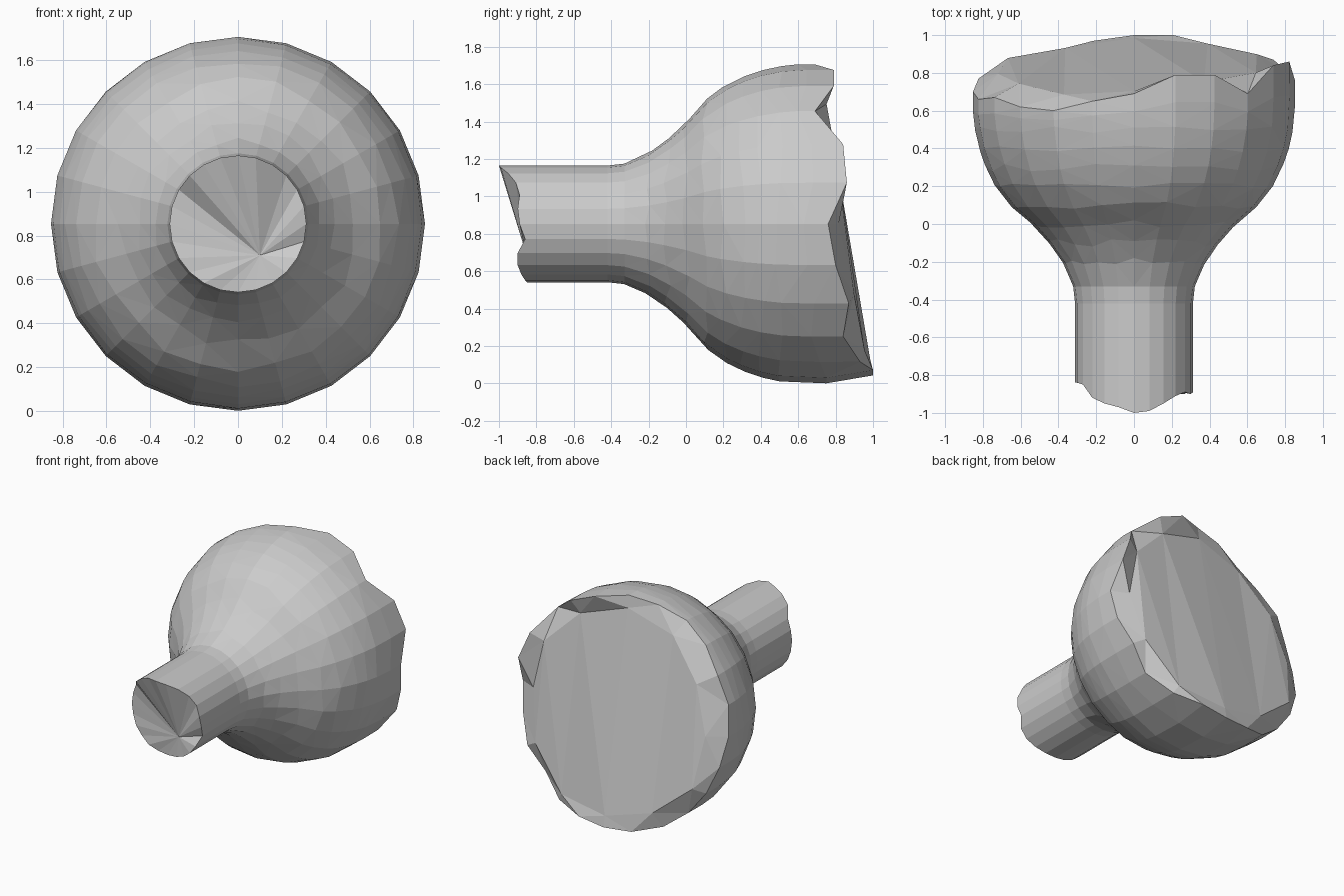
import bpy, bmesh, math, random
from mathutils import Vector

if "Cube" in bpy.data.objects:
    bpy.data.objects.remove(bpy.data.objects["Cube"])

random.seed(4)
N = 24          # sides around the axis
CZ = 0.853      # height of the axis

# radius along the axis (y, r)
PROFILE = [(-1.0, .312), (-.42, .312), (-.33, .322), (-.2, .378), (-.1, .45),
           (0, .54), (.1, .66), (.2, .735), (.3, .785), (.4, .82), (.5, .842),
           (.58, .853), (.8, .852), (.93, .85), (1.0, .81)]

# jagged broken edges: y position every 15 degrees, from +x towards +z
BULB_RIM = [.76, .86, .84, .69, .79, .79, .69, .65, .60, .62, .67, .66,
            .70, .77, .81, .83, .88, .97, 1.0, 1.0, .93, .84, .87, .80]
NECK_RIM = [-.89, -.90, -.89, -.91, -.95, -.99, -1.0, -.97, -.95, -.92, -.85, -.84,
            -.84, -.84, -.85, -.85, -.86, -.85, -.85, -.86, -.88, -.90, -.90, -.86]


def radius(y):
    for (y0, r0), (y1, r1) in zip(PROFILE, PROFILE[1:]):
        if y <= y1:
            return r0 + (r1 - r0) * (y - y0) / (y1 - y0)
    return PROFILE[-1][1]


def point(i, y, scale=1.0):
    a = math.tau * i / N
    r = radius(y) * scale
    return Vector((r * math.cos(a), y, CZ + r * math.sin(a)))


bm = bmesh.new()


def ring(ys):
    return [bm.verts.new(point(i, ys[i])) for i in range(N)]


def bridge(a, b):
    for i in range(N):
        j = (i + 1) % N
        bm.faces.new((a[i], a[j], b[j], b[i]))


# outer wall: neck, shoulder and bulb, with slightly uneven facets
rings = [ring(NECK_RIM)]
for y in (-.42, -.33, -.2, -.1, 0, .1, .2, .3, .4, .5):
    j = .02 if y > -.3 else 0
    rings.append(ring([y + random.uniform(-j, j) for _ in range(N)]))
rings.append(ring([.5 + (y - .5) * .5 for y in BULB_RIM]))
rings.append(ring(BULB_RIM))
for a, b in zip(rings, rings[1:]):
    bridge(a, b)

# broken neck end: facets running to one sunken point
tip = bm.verts.new((.1, -.86, .71))
for i in range(N):
    bm.faces.new((rings[0][(i + 1) % N], rings[0][i], tip))

# broken bulb end: rough border, then a sloping nearly flat face
inner = []
for i in range(N):
    if i % 2 == 0:
        p = point(i, BULB_RIM[i], random.uniform(.82, .92))
        p.y = .35 * BULB_RIM[i] + .65 * (1.0 - .18 * p.z)
        inner.append(bm.verts.new(p))
rim = rings[-1]
M = len(inner)
for k in range(M):
    a, b, c = rim[2 * k], rim[2 * k + 1], rim[(2 * k + 2) % N]
    p, q = inner[k], inner[(k + 1) % M]
    bm.faces.new((a, b, p))
    bm.faces.new((b, q, p))
    bm.faces.new((b, c, q))
bm.faces.new(inner)

bmesh.ops.triangulate(bm, faces=bm.faces[:])
bmesh.ops.recalc_face_normals(bm, faces=bm.faces[:])
mesh = bpy.data.meshes.new("broken_flask")
bm.to_mesh(mesh)
bm.free()
bpy.context.collection.objects.link(bpy.data.objects.new("broken_flask", mesh))
